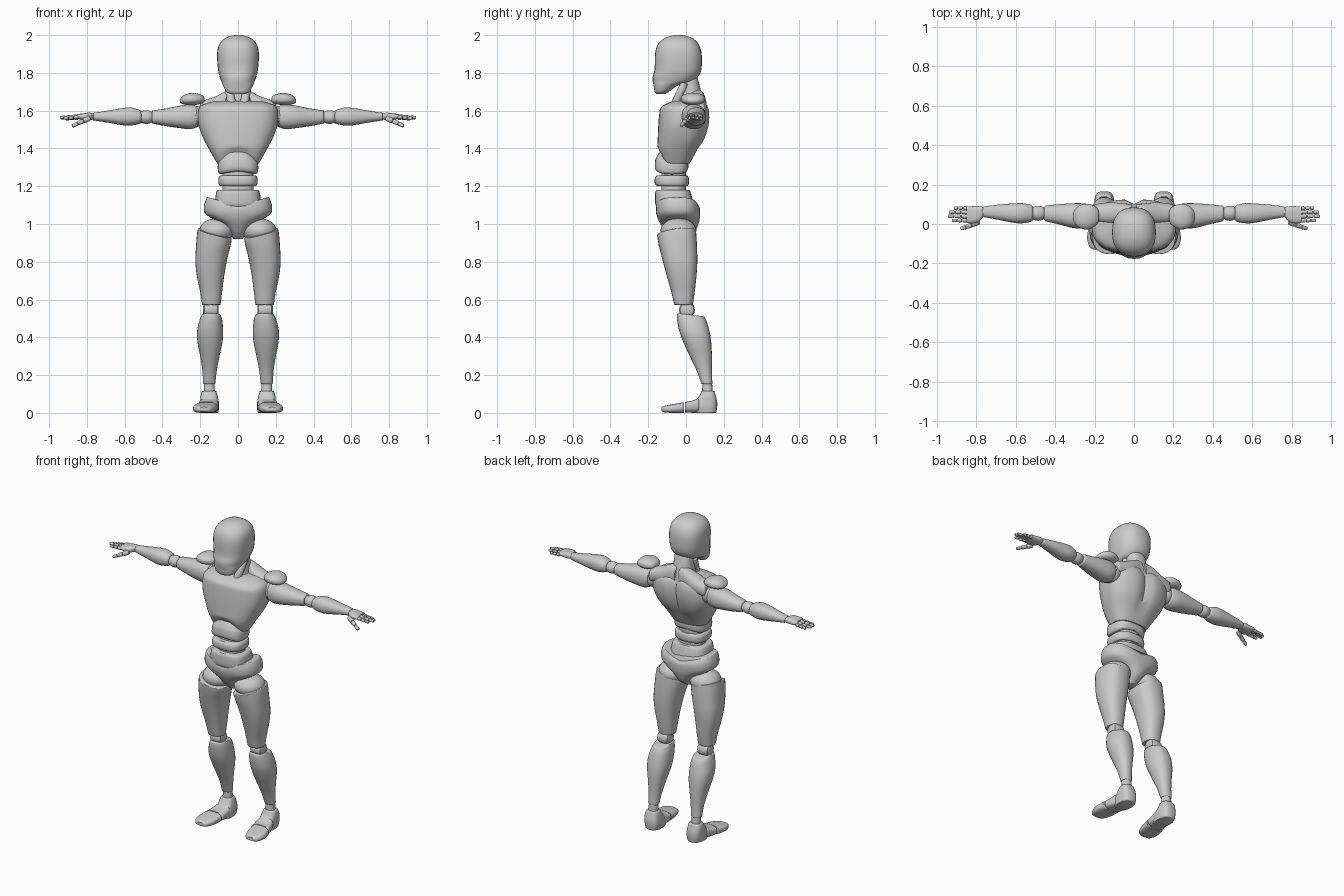
import bpy, bmesh, math
from mathutils import Vector

grey = bpy.data.materials.new("plain_grey")
grey.diffuse_color = (0.6, 0.6, 0.6, 1)


def finish(name, bm, mirror):
    bmesh.ops.recalc_face_normals(bm, faces=bm.faces)
    mesh = bpy.data.meshes.new(name)
    bm.to_mesh(mesh)
    bm.free()
    mesh.materials.append(grey)
    obj = bpy.data.objects.new(name, mesh)
    bpy.context.collection.objects.link(obj)
    bpy.ops.object.select_all(action='DESELECT')
    obj.select_set(True)
    bpy.context.view_layer.objects.active = obj
    bpy.ops.object.shade_smooth_by_angle(angle=math.radians(40))
    if mirror:
        mod = obj.modifiers.new("mirror", 'MIRROR')
        mod.use_mirror_merge = False
    return obj


def spline(rings, steps):
    """Smoothly interpolate ring numbers."""
    out = []
    for i in range(len(rings) - 1):
        p = [rings[max(0, min(len(rings) - 1, i + k))] for k in (-1, 0, 1, 2)]
        for s in range(steps):
            t = s / steps
            out.append([b + 0.5 * t * (c - a + t * (2*a - 5*b + 4*c - d + t * (3*(b - c) + d - a)))
                        for a, b, c, d in zip(*p)])
    return out + [list(rings[-1])]


def loft(name, axis, rings, e=2.3, mirror=False, warp=None, bevel=0.01, n=28, steps=3):
    """Rings are (position, low, high, low, high) on the two other axes in order."""
    bm = bmesh.new()
    others = [k for k in range(3) if k != axis]
    loops = []
    for t, a0, a1, b0, b1 in spline(rings, steps):
        loop = []
        for i in range(n):
            ang = 2 * math.pi * i / n
            c, s = math.cos(ang), math.sin(ang)
            co = Vector((0, 0, 0))
            co[axis] = t
            co[others[0]] = (a0 + a1)/2 + (a1 - a0)/2 * math.copysign(abs(c) ** (2/e), c)
            co[others[1]] = (b0 + b1)/2 + (b1 - b0)/2 * math.copysign(abs(s) ** (2/e), s)
            loop.append(bm.verts.new(warp(co) if warp else co))
        loops.append(loop)
    for la, lb in zip(loops, loops[1:]):
        for i in range(n):
            bm.faces.new((la[i], la[(i+1) % n], lb[(i+1) % n], lb[i]))
    caps = [bm.faces.new(loops[0]), bm.faces.new(loops[-1])]
    if bevel:
        edges = list({ed for f in caps for ed in f.edges})
        bmesh.ops.bevel(bm, geom=edges, offset=bevel, segments=3, profile=0.5,
                        affect='EDGES', clamp_overlap=True)
    return finish(name, bm, mirror)


def ball(name, centre, radii):
    bm = bmesh.new()
    bmesh.ops.create_uvsphere(bm, u_segments=24, v_segments=16, radius=1)
    for v in bm.verts:
        v.co = Vector([c + r * x for c, r, x in zip(centre, radii, v.co)])
    return finish(name, bm, True)


def rod(name, p0, p1, r0, r1):
    """Tapered rod with softened ends."""
    p0, p1 = Vector(p0), Vector(p1)
    d = p1 - p0
    bm = bmesh.new()
    bmesh.ops.create_cone(bm, cap_ends=True, segments=12, radius1=r0, radius2=r1, depth=d.length)
    rim = [ed for ed in bm.edges if any(len(f.verts) > 4 for f in ed.link_faces)]
    bmesh.ops.bevel(bm, geom=rim, offset=min(r0, r1) * 0.5, segments=2, profile=0.5, affect='EDGES')
    rot = d.to_track_quat('Z', 'Y')
    for v in bm.verts:
        v.co = rot @ v.co + (p0 + p1) / 2
    return finish(name, bm, True)


# Head and neck
loft("head", 2, [(1.688, -.04, .04, -.158, -.11), (1.70, -.062, .062, -.166, -.09),
                 (1.735, -.08, .08, -.172, -.04), (1.755, -.088, .088, -.176, .035),
                 (1.78, -.097, .097, -.176, .065), (1.82, -.106, .106, -.166, .082),
                 (1.9, -.111, .111, -.164, .083), (1.95, -.1, .1, -.15, .068),
                 (1.98, -.074, .074, -.12, .04), (1.995, -.042, .042, -.085, .005),
                 (2.0, -.015, .015, -.055, -.025)], e=2.4, bevel=0)
loft("neck", 2, [(1.60, -.085, .085, -.07, .1), (1.66, -.065, .065, -.045, .09),
                 (1.78, -.058, .058, -.035, .06)])
rod("neck_tendon", (.03, -.065, 1.62), (.055, -.005, 1.75), .024, .02)
loft("neck_slope", 0, [(.012, .04, .1, 1.58, 1.71), (.06, .015, .105, 1.58, 1.705),
                       (.12, .0, .11, 1.57, 1.675), (.2, .01, .1, 1.56, 1.648)], mirror=True)


# Chest, arched at the waist with a groove down the spine
def chest_warp(co):
    low = max(0, min(1, (1.42 - co.z) / .09))
    if co.y < -.04:
        co.z += .055 * low * max(0, 1 - (co.x / .1) ** 2)
    if co.y > 0:
        co.y -= .025 * math.exp(-(co.x / .03) ** 2) * max(0, min(1, (co.z - 1.36) / .1))
    return co


loft("chest", 2, [(1.32, -.11, .11, -.13, .02), (1.39, -.15, .15, -.15, .06),
                  (1.45, -.182, .182, -.15, .1), (1.52, -.208, .208, -.147, .122),
                  (1.58, -.213, .213, -.142, .126), (1.615, -.205, .205, -.135, .12),
                  (1.635, -.18, .18, -.11, .11), (1.652, -.12, .12, -.06, .09)],
     e=2.7, warp=chest_warp, n=48)


# Waist segments around a core
def bend(k):
    def f(co):
        co.z += k * max(-.5, 1 - (co.x / .08) ** 2)
        return co
    return f


loft("waist_core", 2, [(1.08, -.085, .085, -.13, -.0), (1.36, -.08, .08, -.13, .0)])
loft("upper_waist", 2, [(1.268, -.095, .095, -.155, .005), (1.285, -.106, .106, -.165, .012),
                        (1.325, -.106, .106, -.163, .012), (1.345, -.095, .095, -.155, .0),
                        (1.37, -.06, .06, -.14, -.03)], e=2.8, warp=bend(.012))
loft("middle_waist", 2, [(1.2, -.095, .095, -.155, .008), (1.214, -.103, .103, -.165, .015),
                         (1.242, -.103, .103, -.165, .015), (1.256, -.095, .095, -.155, .008)],
     e=2.8)
loft("lower_waist", 2, [(1.09, -.115, .115, -.155, .04), (1.11, -.122, .122, -.163, .04),
                        (1.165, -.116, .116, -.163, .026), (1.18, -.106, .106, -.155, .018)],
     e=2.8)


# Pelvis with raised sides
def pelvis_warp(co):
    if co.z > 1.05:
        co.z += (co.z - 1.05) / .08 * .05 * (min(1, abs(co.x) / .16) - .75)
    return co


loft("pelvis", 2, [(.92, -.025, .025, -.07, .0), (.955, -.045, .045, -.105, .045),
                   (1.0, -.085, .085, -.135, .066), (1.03, -.14, .14, -.15, .073),
                   (1.06, -.178, .178, -.158, .075), (1.1, -.178, .178, -.16, .074),
                   (1.13, -.164, .164, -.156, .062)], e=2.5, warp=pelvis_warp, n=40)
ball("hip", (.112, -.04, .965), (.092, .095, .066))


# Legs
def thigh_warp(co):
    co.z += max(0, (co.z - .85) / .1) * (.25 * (co.x - .13) + .12 * (co.y + .05))
    return co


loft("thigh", 2, [(.572, .092, .19, -.062, .036), (.64, .084, .2, -.078, .046),
                  (.72, .074, .217, -.1, .055), (.8, .06, .226, -.122, .06),
                  (.88, .042, .222, -.142, .058), (.93, .034, .217, -.15, .055),
                  (.955, .034, .212, -.153, .053)], mirror=True, warp=thigh_warp, e=2.4)
rod("knee", (.102, .005, .545), (.184, .005, .545), .043, .043)


def shin_warp(co):
    if co.z > .42:
        co.z -= (co.z - .42) / .1 * .12 * (co.y - .02)
    return co


loft("shin", 2, [(.152, .12, .186, .082, .14), (.22, .113, .188, .058, .137),
                 (.3, .098, .2, .02, .137), (.37, .083, .214, -.012, .134),
                 (.43, .079, .217, -.035, .125), (.49, .083, .204, -.048, .11),
                 (.52, .092, .192, -.046, .095)], mirror=True, warp=shin_warp)
loft("ankle", 2, [(.09, .122, .182, .085, .142), (.165, .125, .18, .087, .138)], mirror=True)

# Feet: the toes splay outward
loft("heel", 2, [(0, .105, .195, .03, .16), (.03, .1, .2, .025, .165), (.06, .102, .2, .045, .165),
                 (.09, .108, .198, .07, .158), (.115, .115, .19, .082, .15)],
     e=3, mirror=True)
loft("foot_arch", 1, [(-.005, .107, .225, .003, .058), (.03, .103, .216, .002, .064),
                      (.07, .103, .204, .002, .08)], e=3, mirror=True)
loft("toes", 1, [(-.13, .155, .205, .01, .03), (-.115, .135, .225, .003, .037),
                 (-.07, .117, .238, .0, .046), (-.01, .108, .228, .0, .056)], e=3, mirror=True)

# Arms
loft("shoulder_pad", 0, [(.178, .02, .06, 1.648, 1.668), (.19, -.005, .085, 1.637, 1.682),
                         (.235, -.028, .102, 1.63, 1.694), (.28, -.018, .092, 1.632, 1.686),
                         (.302, .005, .07, 1.64, 1.668), (.308, .025, .05, 1.648, 1.658)],
     mirror=True)
ball("shoulder", (.2, .035, 1.57), (.055, .058, .055))
loft("upper_arm", 0, [(.212, -.015, .095, 1.515, 1.622), (.25, -.023, .104, 1.502, 1.634),
                      (.31, -.02, .105, 1.508, 1.626), (.38, -.002, .1, 1.518, 1.612),
                      (.455, .015, .093, 1.532, 1.6)], mirror=True)
ball("elbow", (.486, .054, 1.566), (.046, .038, .036))
loft("forearm", 0, [(.512, .014, .094, 1.533, 1.6), (.56, .004, .105, 1.522, 1.616),
                    (.61, .006, .104, 1.523, 1.614), (.69, .022, .098, 1.537, 1.6),
                    (.768, .036, .088, 1.549, 1.588)], mirror=True)

# Hands
loft("palm", 0, [(.762, .04, .085, 1.555, 1.582), (.785, .012, .09, 1.55, 1.59),
                 (.82, .003, .09, 1.551, 1.585), (.85, .008, .088, 1.557, 1.583)],
     e=2.6, mirror=True, bevel=.006)
for k, (y, tip) in enumerate([(.018, .925), (.039, .945), (.06, .94), (.08, .915)]):
    z = 1.57 - .004 * abs(k - 1)
    a = .845
    for j in range(3):
        b = a + (tip - .845) / 3
        rod(f"finger_{k+1}_joint_{j+1}", (a, y, z), (b - .002, y, z - .002),
            .0108 - .001 * j, .0098 - .001 * j)
        a, z = b, z - .002
thumb = [(.785, .012, 1.56), (.82, -.004, 1.545), (.85, -.015, 1.532), (.878, -.024, 1.518)]
for j in range(3):
    rod(f"thumb_joint_{j+1}", thumb[j], thumb[j+1], .015 - .002 * j, .013 - .002 * j)
